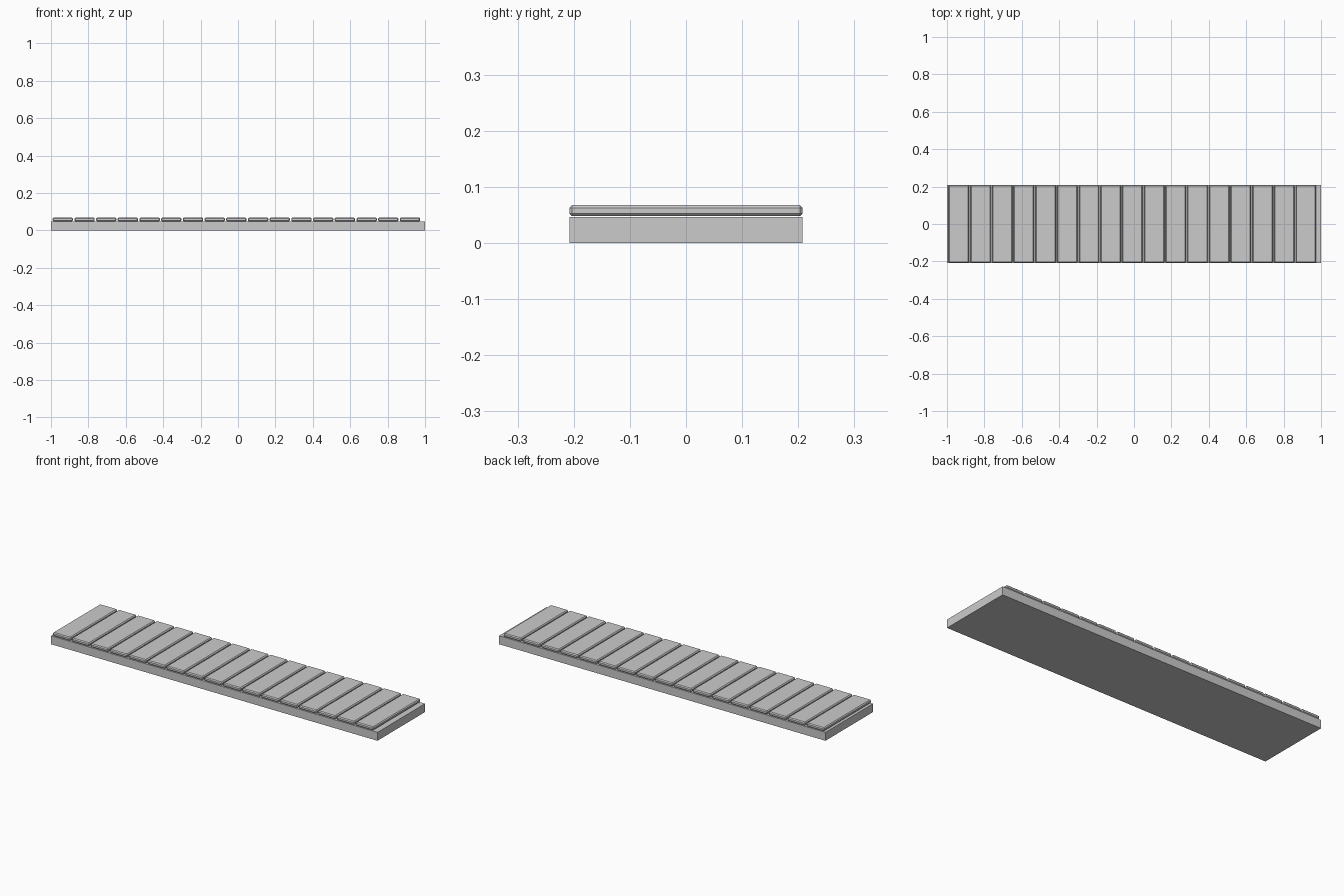
import bpy

if "Cube" in bpy.data.objects:
    bpy.data.objects.remove(bpy.data.objects["Cube"])

HALF_Y = 0.208


def box(name, x0, x1, z0, z1, bevel=0.0):
    bpy.ops.mesh.primitive_cube_add(size=1, location=((x0 + x1) / 2, 0, (z0 + z1) / 2))
    ob = bpy.context.object
    ob.name = name
    ob.scale = (x1 - x0, 2 * HALF_Y, z1 - z0)
    bpy.ops.object.transform_apply(location=False, rotation=False, scale=True)
    if bevel:
        mod = ob.modifiers.new("chamfer", 'BEVEL')
        mod.width = bevel
        mod.segments = 1
    return ob


# solid base slab
box("base", -1, 1, 0, 0.0465)

# row of chamfered cross planks, just above the slab
COUNT, PITCH, WIDTH, START = 17, 0.116, 0.109, -0.991
for i in range(COUNT):
    x = START + i * PITCH
    box(f"plank_{i + 1:02d}", x, x + WIDTH, 0.048, 0.0675, 0.005)
